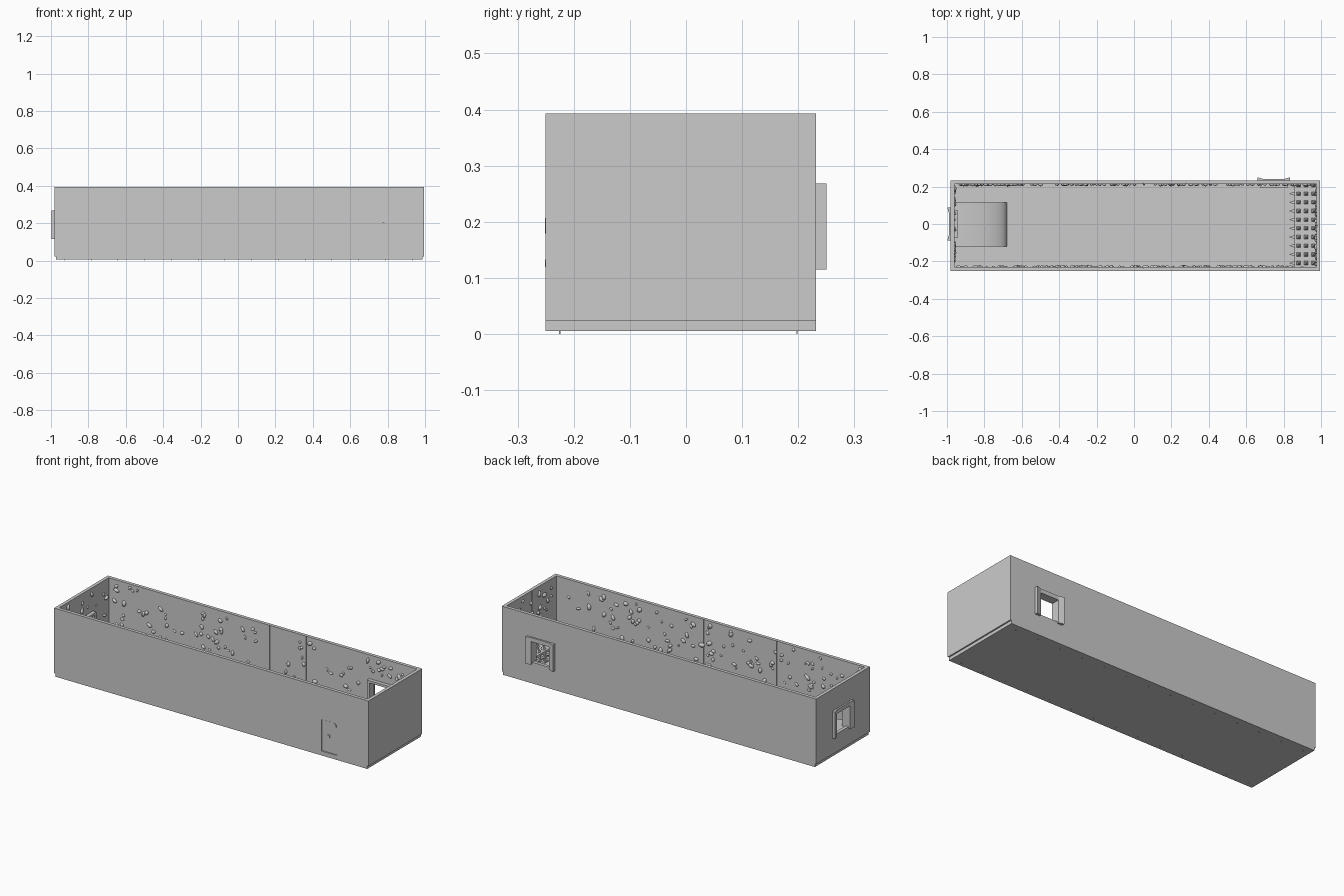
import bpy, bmesh, math, random
from mathutils import Vector, Matrix

cube = bpy.data.objects.get("Cube")
if cube:
    bpy.data.objects.remove(cube, do_unlink=True)
random.seed(4)

grey = bpy.data.materials.new("plain_grey")
grey.use_nodes = True
grey.diffuse_color = (0.6, 0.6, 0.6, 1)
grey.node_tree.nodes["Principled BSDF"].inputs["Base Color"].default_value = (0.6, 0.6, 0.6, 1)

# Outer shell limits
X0, X1, Y0, Y1 = -0.98, 0.995, -0.25, 0.232
TOP, FLOOR, WALL = 0.393, 0.03, 0.019


def finish(name, bm):
    bmesh.ops.recalc_face_normals(bm, faces=bm.faces)
    mesh = bpy.data.meshes.new(name)
    bm.to_mesh(mesh)
    bm.free()
    mesh.materials.append(grey)
    ob = bpy.data.objects.new(name, mesh)
    bpy.context.collection.objects.link(ob)
    return ob


def add_box(bm, lo, hi):
    lo, hi = Vector(lo), Vector(hi)
    m = Matrix.Translation((lo + hi) / 2) @ Matrix.Diagonal((*(hi - lo), 1))
    bmesh.ops.create_cube(bm, size=1, matrix=m)


def box(name, lo, hi):
    bm = bmesh.new()
    add_box(bm, lo, hi)
    return finish(name, bm)


def prism(name, points, y0, y1):
    """Extrude an x-z outline along y."""
    bm = bmesh.new()
    face = bm.faces.new([bm.verts.new((x, y0, z)) for x, z in points])
    new = bmesh.ops.extrude_face_region(bm, geom=[face])["geom"]
    bmesh.ops.translate(bm, vec=(0, y1 - y0, 0),
                        verts=[v for v in new if isinstance(v, bmesh.types.BMVert)])
    return finish(name, bm)


def cut(target, lo, hi):
    cutter = box("cutter", lo, hi)
    cutter.hide_render = True
    mod = target.modifiers.new("cut", "BOOLEAN")
    mod.operation, mod.solver, mod.object = "DIFFERENCE", "EXACT", cutter
    bpy.context.view_layer.objects.active = target
    bpy.ops.object.modifier_apply(modifier=mod.name)
    bpy.data.objects.remove(cutter, do_unlink=True)


# Shell: four walls with openings, a shallow front recess and panel seams
shell = box("trough_walls", (X0, Y0, 0.023), (X1, Y1, TOP))
IX0, IX1, IY0, IY1 = X0 + WALL, X1 - WALL, Y0 + WALL, Y1 - WALL
cut(shell, (IX0, IY0, -1), (IX1, IY1, 1))
cut(shell, (0.69, 0.1, 0.125), (0.805, 0.3, 0.245))
cut(shell, (-1.1, -0.06, 0.125), (-0.9, 0.06, 0.245))
cut(shell, (0.70, -0.3, 0.03), (0.795, Y0 + 0.008, 0.21))
for x, y in ((0.05, IY1), (0.28, IY1), (0.05, IY0), (-0.41, IY0)):
    cut(shell, (x - 0.002, y - 0.005, FLOOR), (x + 0.002, y + 0.005, 0.5))
cut(shell, (IX1 - 0.005, -0.012, FLOOR), (IX1 + 0.005, -0.008, 0.5))

box("floor_plate", (X0 + 0.008, Y0, 0.005), (X1 - 0.008, Y1, FLOOR))

# Front hatch: panel, small lug and round catch
box("front_hatch", (0.702, Y0 + 0.003, 0.032), (0.793, Y0 + 0.01, 0.208))
box("hatch_lug", (0.738, Y0 - 0.001, 0.119), (0.752, Y0 + 0.005, 0.133))
bm = bmesh.new()
bmesh.ops.create_cone(bm, cap_ends=True, segments=16, radius1=0.014, radius2=0.014, depth=0.008,
                      matrix=Matrix.Translation((0.778, Y0 + 0.003, 0.193)) @ Matrix.Rotation(math.pi / 2, 4, "X"))
finish("hatch_catch", bm)


# Window guides: two posts and a lintel, with a thinner inner copy
def guide(name, place):
    bm = bmesh.new()
    for depth0, depth1, half, low, high in ((0, 0.018, 0.087, 0.115, 0.268),
                                            (-0.04, -WALL, 0.072, 0.118, 0.258)):
        inner = 0.057
        for s in (-1, 1):
            a, b = sorted((s * inner, s * half))
            add_box(bm, (a, depth0, low), (b, depth1, high))
        add_box(bm, (-inner, depth0, 0.245), (inner, depth1, high))
    # Slope the outer lintel and posts towards the opening
    for v in bm.verts:
        if v.co.y > 0.01 and abs(v.co.x) < 0.06:
            v.co.y -= 0.009
    bm.transform(place)
    return finish(name, bm)


guide("back_window_guide", Matrix.Translation((0.7475, Y1, 0)))
guide("end_window_guide", Matrix.Translation((X0, 0, 0)) @ Matrix.Rotation(math.pi / 2, 4, "Z"))

# Curved entry ramp
arc = [(-0.94 + 0.26 * math.sin(a), FLOOR + 0.09 * math.cos(a))
       for a in (i * math.pi / 32 for i in range(17))]
ramp = prism("entry_ramp", [(IX0, FLOOR)] + [(IX0, FLOOR + 0.09)] + arc, -0.12, 0.115)

# Studded step: block with spikes on its top and inner face
STEP, STEP_TOP = 0.858, 0.10
box("studded_step", (STEP, IY0, FLOOR), (IX1, IY1, STEP_TOP))
bm = bmesh.new()


def spike(pos, direction):
    turn = Vector(direction).to_track_quat("Z", "Y").to_matrix().to_4x4()
    bmesh.ops.create_cone(bm, cap_ends=True, segments=4, radius1=0.014, radius2=0.002, depth=0.026,
                          matrix=Matrix.Translation(pos) @ turn @ Matrix.Rotation(math.pi / 4, 4, "Z"))


for row in range(10):
    y = IY0 + 0.022 + row * 0.0464
    for col in range(3):
        spike((0.88 + col * 0.04, y, STEP_TOP + 0.013), (0, 0, 1))
    for z in (0.05, 0.08):
        spike((STEP - 0.013, y, z), (-1, 0, 0))
finish("step_spikes", bm)


# Rounded pebbles set into the inner walls
def pebbles(name, count, corner, span, normal, blocked):
    bm = bmesh.new()
    n = Vector(normal)
    along = Vector((abs(n.y), abs(n.x), 0))
    for _ in range(count):
        d, z = random.uniform(0.015, span - 0.015), random.uniform(FLOOR + 0.01, TOP - 0.02)
        pos = Vector(corner) + along * d + Vector((0, 0, z))
        c = pos.dot(along)
        if blocked and abs(c - blocked[0]) < 0.09 and 0.1 < z < 0.28:
            continue
        r = random.uniform(0.006, 0.012)
        size = Matrix.Diagonal((r * random.uniform(0.7, 1.1), r * random.uniform(1, 1.7), r, 1))
        spin = Matrix.Rotation(random.uniform(0, math.pi), 4, "Z")
        turn = n.to_track_quat("Z", "Y").to_matrix().to_4x4()
        bmesh.ops.create_icosphere(bm, subdivisions=2, radius=1,
                                   matrix=Matrix.Translation(pos) @ turn @ spin @ size)
    return finish(name, bm)


LONG, SHORT = IX1 - IX0, IY1 - IY0
stones = [pebbles("back_wall_pebbles", 150, (IX0, IY1, 0), LONG, (0, -1, 0), (0.7475,)),
          pebbles("front_wall_pebbles", 150, (IX0, IY0, 0), LONG, (0, 1, 0), None),
          pebbles("entry_wall_pebbles", 38, (IX0, IY0, 0), SHORT, (1, 0, 0), (0,)),
          pebbles("far_wall_pebbles", 38, (IX1, IY0, 0), SHORT, (-1, 0, 0), None)]

# Small pins under the rim of the floor
bm = bmesh.new()
for i in range(14):
    for y in (Y0 + 0.025, Y1 - 0.034):
        add_box(bm, (-0.93 + i * 0.143, y - 0.001, 0), (-0.927 + i * 0.143, y + 0.001, 0.006))
finish("floor_pins", bm)

# Smooth shading on the rounded parts
for ob in stones + [ramp]:
    bpy.ops.object.select_all(action="DESELECT")
    ob.select_set(True)
    bpy.context.view_layer.objects.active = ob
    bpy.ops.object.shade_smooth_by_angle(angle=math.radians(40))
